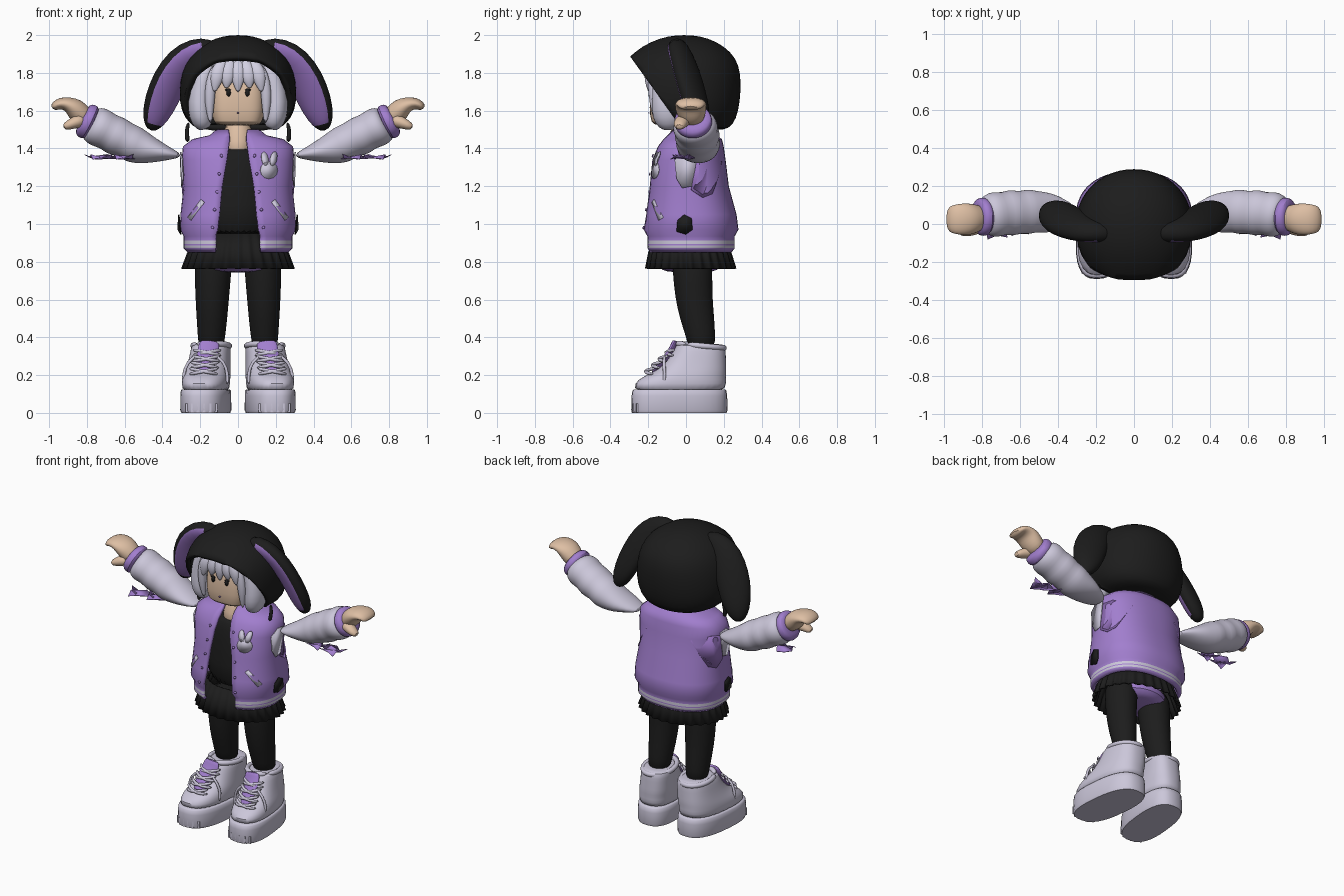
import bpy, bmesh, math
from math import sin, cos, pi, radians
from mathutils import Vector
from mathutils.bvhtree import BVHTree

if "Cube" in bpy.data.objects:
    bpy.data.objects.remove(bpy.data.objects["Cube"])


def material(name, r, g, b):
    m = bpy.data.materials.new(name)
    m.use_nodes = True
    m.diffuse_color = (r, g, b, 1)
    m.node_tree.nodes["Principled BSDF"].inputs["Base Color"].default_value = (r, g, b, 1)
    return m


black = material("soft black", .012, .012, .012)
purple = material("jacket purple", .36, .21, .62)
inner = material("ear purple", .31, .17, .53)
lilac = material("pale lilac", .6, .57, .7)
hair_mat = material("silver hair", .64, .62, .75)
skin = material("skin", .73, .52, .37)


def finish(name, bm, mats, mirror=False, smooth=1, thick=0, angle=50):
    """Turn a bmesh into a shaded object, optionally mirrored, smoothed and thickened."""
    bmesh.ops.recalc_face_normals(bm, faces=bm.faces)
    me = bpy.data.meshes.new(name)
    bm.to_mesh(me)
    bm.free()
    for m in mats:
        me.materials.append(m)
    me.shade_smooth()
    me.set_sharp_from_angle(angle=radians(angle))
    ob = bpy.data.objects.new(name, me)
    bpy.context.collection.objects.link(ob)
    if smooth:
        ob.modifiers.new("smooth", "SUBSURF").levels = smooth
        ob.modifiers["smooth"].render_levels = smooth
    if thick:
        mod = ob.modifiers.new("thickness", "SOLIDIFY")
        mod.thickness = thick
        mod.offset = -1
    if mirror:
        ob.modifiers.new("mirror", "MIRROR").use_clip = False
    return ob


def skin_rings(bm, rings, closed=True, caps=True):
    """Bridge successive rings of points with quads."""
    loops = [[bm.verts.new(p) for p in ring] for ring in rings]
    n = len(loops[0])
    for lo, hi in zip(loops, loops[1:]):
        for i in range(n if closed else n - 1):
            j = (i + 1) % n
            bm.faces.new((lo[i], lo[j], hi[j], hi[i]))
    if caps:
        bm.faces.new(loops[0])
        bm.faces.new(loops[-1])


def ring(z, cx, cy, rx, ry, p=2.0, n=32, gap=0, pleats=0, depth=0):
    """Superellipse at height z, starting at the front, with an optional front opening."""
    t0 = math.asin((gap / rx) ** (p / 2)) if gap else 0
    pts = []
    for i in range(n):
        t = t0 + (2 * pi - 2 * t0) * i / (n - 1 if gap else n)
        k = 1 + depth * cos(pleats * t)
        sx = math.copysign(abs(sin(t)) ** (2 / p), sin(t))
        sy = math.copysign(abs(cos(t)) ** (2 / p), cos(t))
        pts.append((cx + rx * k * sx, cy - ry * k * sy, z))
    return pts


def loft(name, sections, mat, p=2.0, caps=True, n=32, pleats=0, splay=0, **kw):
    """Stack of (z, cx, cy, rx, ry[, pleat depth]) sections; splay turns toes outward."""
    bm = bmesh.new()
    skin_rings(bm, [ring(*s[:5], p, n, 0, pleats, s[5] if pleats else 0) for s in sections], True, caps)
    for v in bm.verts:
        v.co.x -= v.co.y * splay
    return finish(name, bm, [mat], **kw)


def tube(name, path, mats, n=16, rule=None, facing=(0, 1, 0), **kw):
    """Path of (x, y, z, radius along facing, radius across); rule picks coloured strips."""
    bm = bmesh.new()
    pts = [Vector(s[:3]) for s in path]
    rings = []
    for i, s in enumerate(path):
        tan = (pts[min(i + 1, len(pts) - 1)] - pts[max(i - 1, 0)]).normalized()
        side = Vector(facing)
        if abs(tan.y) > .9:
            side = Vector((1, 0, 0))
        side = (side - tan * side.dot(tan)).normalized()
        across = tan.cross(side)
        rings.append([pts[i] + side * s[3] * cos(2 * pi * k / n) + across * s[4] * sin(2 * pi * k / n)
                      for k in range(n)])
    skin_rings(bm, rings)
    if rule:
        bm.faces.ensure_lookup_table()
        for f in range(n, (len(path) - 2) * n):
            bm.faces[f].material_index = int(rule(2 * pi * (f % n + .5) / n))
    return finish(name, bm, mats, **kw)


def plate(name, outline, target, mat, side=False, mirror=False):
    """Thin patch laid on a surface, projected from the front or from the left side."""
    me = target.data
    tree = BVHTree.FromPolygons([v.co for v in me.vertices], [tuple(f.vertices) for f in me.polygons])
    ray = Vector((-1, 0, 0)) if side else Vector((0, 1, 0))
    bm = bmesh.new()
    verts = []
    for u, z in outline:
        hit = tree.ray_cast(Vector((1, u, z)) if side else Vector((u, -1, z)), ray)[0]
        if hit:
            verts.append(bm.verts.new(hit - ray * .007))
    bm.faces.new(verts)
    return finish(name, bm, [mat], mirror, 0, .006)


def oval(x, z, rx, rz, tilt=0, n=12):
    a = [2 * pi * i / n for i in range(n)]
    return [(x + rx * cos(t) * cos(tilt) - rz * sin(t) * sin(tilt),
             z + rx * cos(t) * sin(tilt) + rz * sin(t) * cos(tilt)) for t in a]


# Hood: rounded shell, cut by a slanted plane for the face opening
bm = bmesh.new()
skin_rings(bm, [ring(*s, 2.1, 40) for s in [
    (1.495, 0, .07, .17, .13), (1.52, 0, .03, .255, .22), (1.6, 0, .0, .305, .28),
    (1.7, 0, -.015, .312, .306), (1.8, 0, -.025, .3, .315), (1.88, 0, -.02, .265, .285),
    (1.94, 0, -.015, .205, .22), (1.985, 0, -.01, .12, .13), (2.0, 0, -.01, .04, .04)]])
bmesh.ops.bisect_plane(bm, geom=bm.verts[:] + bm.edges[:] + bm.faces[:],
                       plane_co=(0, -.28, 1.865), plane_no=(0, -.32, -.23), clear_outer=True)
finish("hood", bm, [black], thick=.03)

# Drooping ears, turned so that the coloured insides face forward and inward
tube("ears", [(.11, -.05, 1.92, .04, .04), (.18, -.045, 1.935, .055, .06), (.26, -.03, 1.9, .058, .088),
              (.33, 0, 1.82, .058, .104), (.385, .03, 1.71, .058, .106), (.425, .06, 1.6, .058, .09),
              (.45, .075, 1.53, .045, .058), (.46, .08, 1.495, .02, .02)],
     [black, inner], n=24, rule=lambda a: abs(a - pi) < 1.05, facing=(.5, .86, .25), mirror=True)
tube("hood_cords", [(.26, -.02, 1.54, .01, .01), (.275, -.03, 1.49, .012, .012),
                    (.265, -.04, 1.43, .016, .016)], [black], n=8, mirror=True)

# Head, neck and face
head = loft("head", [(1.52, 0, -.055, .1, .1), (1.535, 0, -.055, .13, .13), (1.6, 0, -.055, .145, .14),
                     (1.75, 0, -.055, .14, .135), (1.84, 0, -.05, .11, .1)], skin, p=3.5)
loft("neck", [(1.36, 0, -.02, .075, .1), (1.43, 0, -.01, .085, .085), (1.56, 0, 0, .07, .07)], skin)
plate("eyes", oval(.05, 1.695, .012, .02), head, black, mirror=True)
plate("lashes", [(.034, 1.709), (.064, 1.704), (.07, 1.712), (.05, 1.718)], head, black, mirror=True)
plate("mouth", oval(0, 1.588, .006, .003), head, inner)

# Hair: cap, side locks and a fringe of broad tapered strands
loft("hair_cap", [(1.53, 0, .03, .2, .12), (1.65, 0, .03, .25, .17), (1.77, 0, -.03, .235, .17),
                  (1.85, 0, -.06, .17, .14), (1.9, 0, -.06, .08, .08)], hair_mat)
tube("side_locks", [(.14, -.14, 1.86, .03, .03), (.18, -.13, 1.79, .05, .05), (.2, -.11, 1.7, .07, .06),
                    (.205, -.095, 1.61, .09, .065), (.19, -.09, 1.54, .08, .06), (.17, -.085, 1.5, .04, .03)],
     [hair_mat], mirror=True)
tube("front_locks", [(.12, -.18, 1.84, .02, .02), (.145, -.18, 1.75, .025, .03),
                     (.152, -.17, 1.64, .025, .028), (.145, -.155, 1.53, .01, .008)], [hair_mat], mirror=True)
for i in range(5):
    x = (i - 2) * .058
    tip = 1.695 + .02 * (i % 2)
    tube("fringe_strand", [(x * .6, -.165, 1.87, .02, .03), (x * .9, -.195, 1.81, .028, .042),
                           (x, -.2, 1.76, .022, .036), (x * 1.08, -.195, tip, .005, .006)], [hair_mat], n=12)

# Open jacket with striped hem
hem = [(z, .02, .288, .238, .12) for z in (.872, .887, .894, .912, .935)]
shape = [(.85, .02, .268, .222, .12)] + hem + [
    (.97, .022, .308, .256, .11), (1.05, .025, .305, .243, .1), (1.2, .015, .288, .212, .085),
    (1.34, .015, .298, .195, .06), (1.41, .025, .292, .175, .05), (1.45, .035, .24, .155, .045),
    (1.47, .03, .15, .13, .045), (1.5, .03, .115, .105, .05)]
bm = bmesh.new()
skin_rings(bm, [ring(z, 0, cy, rx, ry, 2.35, 48, gap) for z, cy, rx, ry, gap in shape], False, False)
for f in bm.faces:
    z = f.calc_center_median().z
    f.material_index = int(.872 < z < .887 or .894 < z < .912)
jacket = finish("jacket", bm, [purple, lilac], smooth=0, thick=.02)

# Jacket details: pockets, rabbit patch, snaps and torn armholes
plate("pocket_trims", [(.18, 1.115), (.197, 1.13), (.268, 1.035), (.25, 1.02)], jacket, lilac, mirror=True)
plate("patch_head", oval(.165, 1.285, .046, .046), jacket, lilac)
plate("patch_left_ear", oval(.187, 1.345, .018, .038, -.2), jacket, lilac)
plate("patch_right_ear", oval(.143, 1.345, .018, .038, .2), jacket, lilac)
for i in range(5):
    z = .98 + i * .095
    plate("snaps", oval(.135 - i * .012, z, .008, .008), jacket, purple, mirror=True)
plate("armhole_lining", [(-.06, 1.34), (-.05, 1.24), (-.02, 1.19), (.03, 1.2), (.05, 1.3), (.06, 1.37), (0, 1.38)],
      jacket, lilac, side=True, mirror=True)
plate("armhole_flaps", [(.05, 1.35), (.03, 1.18), (.09, 1.14), (.14, 1.16), (.17, 1.24), (.19, 1.33), (.12, 1.36)],
      jacket, inner, side=True, mirror=True)
plate("side_tears", [(-.05, .96), (-.045, 1.02), (-.01, 1.05), (.03, 1.03), (.035, .97), (0, .945)],
      jacket, black, side=True, mirror=True)

# Dress, pleated skirt and legs
loft("dress_top", [(.92, 0, .015, .21, .18), (1.1, 0, .01, .2, .17), (1.3, 0, .015, .2, .16),
                   (1.385, 0, .015, .16, .135), (1.405, 0, .01, .08, .11)], black)
loft("skirt", [(.765, 0, .025, .292, .235, .03), (.85, 0, .02, .262, .215, .025), (.95, 0, .02, .22, .18, .01)],
     black, pleats=28, n=168, caps=False, smooth=0, thick=.012)
loft("skirt_lining", [(.742, 0, .02, .12, .13), (.77, 0, .02, .2, .17), (.86, 0, .02, .2, .17)], purple)
loft("legs", [(.33, .142, .085, .068, .07), (.42, .14, .075, .074, .08), (.5, .138, .058, .082, .092),
              (.62, .136, .04, .09, .1), (.74, .133, .035, .098, .105), (.88, .125, .03, .1, .11)],
     black, n=24, mirror=True)

# Chunky boots
splay = .1
loft("boot_soles", [(0, .167, -.035, .124, .25), (.015, .167, -.035, .13, .255), (.09, .167, -.035, .129, .253),
                    (.118, .167, -.035, .127, .249), (.125, .167, -.035, .12, .24)],
     lilac, p=2.6, splay=splay, smooth=0, mirror=True)
loft("boot_uppers", [(.1, .167, -.035, .122, .246), (.16, .167, -.032, .124, .244), (.195, .165, -.005, .122, .217),
                     (.225, .161, .03, .117, .185), (.27, .157, .055, .11, .157), (.33, .152, .073, .105, .138),
                     (.36, .15, .077, .1, .128), (.365, .15, .08, .08, .105)],
     lilac, p=2.5, splay=splay, mirror=True)
tube("boot_collars", [(.142 + .096 * sin(a), .078 - .124 * cos(a), .355 + .012 * cos(a), .017, .017)
                      for a in [2 * pi * i / 24 for i in range(25)]], [lilac], n=8, mirror=True)
for i in range(6):
    x = (i - 2.5) * .03
    y = -.031 - .252 * (1 - (abs(x) / .13) ** 2.6) ** (1 / 2.6)
    tube("tread_lugs", [(x + .167 - y * splay, y, z, .006, .011) for z in (.002, .05)],
         [lilac], n=6, smooth=0, mirror=True)
tube("boot_tongues", [(.18, -.185, .2, .012, .045), (.17, -.12, .275, .014, .052), (.158, -.078, .33, .016, .056),
                      (.152, -.065, .36, .016, .058), (.15, -.058, .385, .012, .045)], [purple], mirror=True)
for i in range(4):
    z, y, x = .205 + i * .033, -.208 + i * .036, .182 - i * .006
    for s in (-1, 1):
        tube("laces", [(x - s * k, y + d, z + h, .01, .01) for k, d, h in
                       ((.078, .038, 0), (.035, -.012, .008), (-.035, -.004, .022), (-.078, .045, .03))],
             [lilac], n=8, mirror=True)
for s in (-1, 1):
    tube("lace_ends", [(.17 + s * .04, -.11, .31, .009, .009), (.17 + s * .1, -.12, .27, .009, .009),
                       (.172 + s * .118, -.11, .2, .01, .01), (.172 + s * .115, -.12, .15, .009, .009)],
         [lilac], n=8, mirror=True)

# Sleeves with folds, cuffs and torn shreds
tube("sleeves", [(.305, .04, 1.362, .05, .012), (.37, .045, 1.373, .085, .036), (.45, .06, 1.388, .108, .068),
                 (.52, .065, 1.408, .11, .094), (.56, .065, 1.425, .122, .1), (.6, .06, 1.446, .11, .095),
                 (.65, .06, 1.468, .126, .108), (.685, .055, 1.488, .11, .096), (.73, .05, 1.51, .124, .108),
                 (.77, .045, 1.53, .11, .1), (.79, .04, 1.542, .08, .075)], [lilac], n=20, mirror=True)
tube("cuffs", [(.765, .04, 1.528, .085, .08), (.785, .04, 1.538, .105, .1), (.815, .035, 1.552, .1, .094),
               (.83, .035, 1.56, .08, .072)], [purple], n=20, mirror=True)
for name, x, y, size in (("shred_inner", .61, -.01, 1.0), ("shred_outer", .73, -.02, 1.15)):
    bm = bmesh.new()
    jag = [.085 if i % 2 else .05 for i in range(11)]
    bm.faces.new([bm.verts.new((x + size * r * cos(i * .571), y + size * r * .7 * sin(i * .571),
                                1.352 + .014 * sin(i * 2))) for i, r in enumerate(jag)])
    finish(name, bm, [purple], True, 0, .004)

# Curled mitten hands with thumbs
tube("hands", [(.79, .035, 1.545, .06, .05), (.835, .03, 1.58, .075, .06), (.865, .025, 1.615, .085, .056),
               (.9, .025, 1.635, .085, .04), (.94, .025, 1.64, .08, .032), (.97, .025, 1.625, .07, .026),
               (.98, .025, 1.61, .05, .015)], [skin], mirror=True)
tube("thumbs", [(.82, -.01, 1.55, .045, .04), (.86, -.025, 1.54, .04, .034), (.9, -.035, 1.522, .034, .026),
                (.925, -.035, 1.512, .02, .014)], [skin], n=12, mirror=True)
